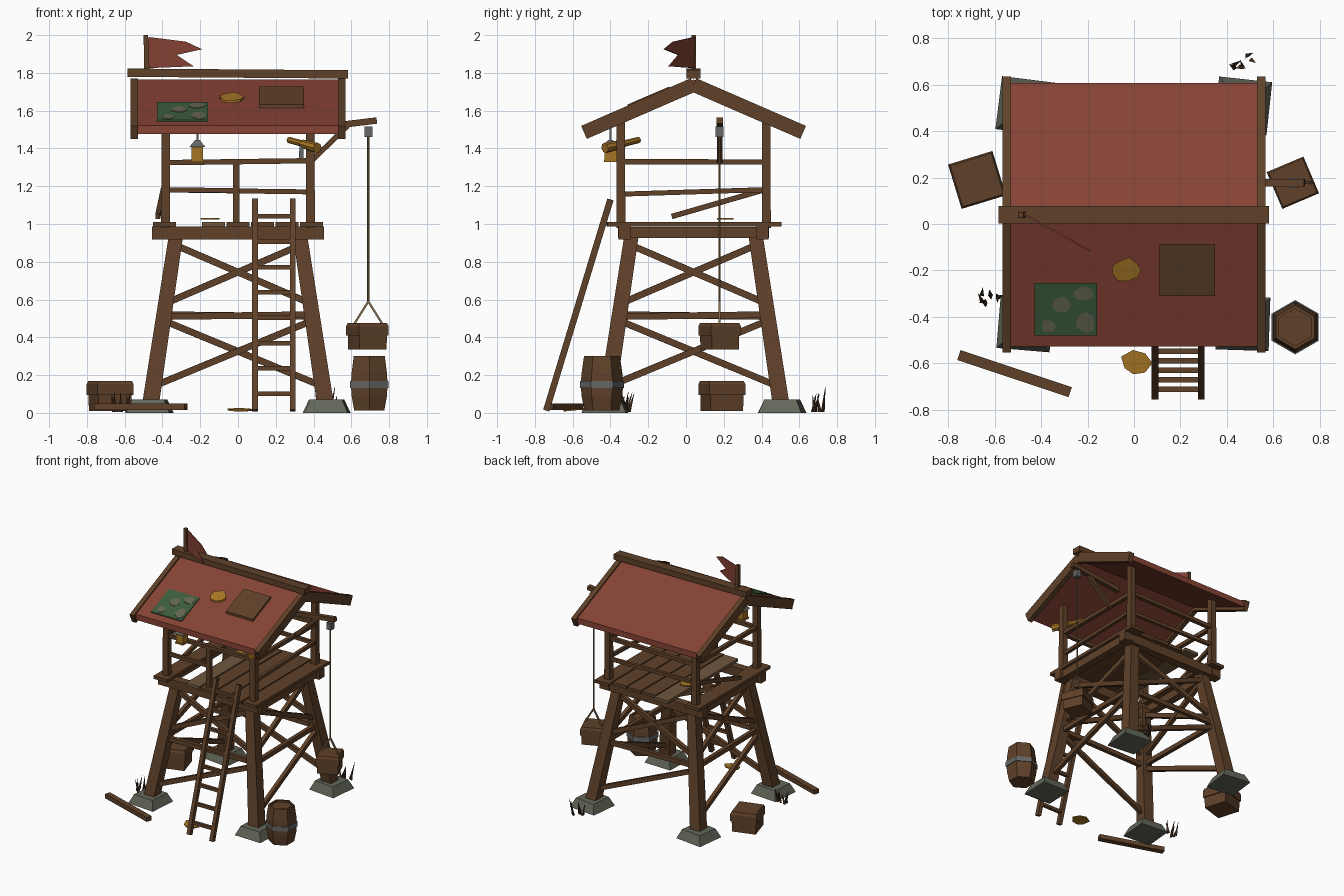
import bpy, bmesh, math, random
from mathutils import Vector

random.seed(4)
cube = bpy.data.objects.get("Cube")
if cube:
    bpy.data.objects.remove(cube)


def material(name, *rgb):
    m = bpy.data.materials.new(name)
    m.use_nodes = True
    m.diffuse_color = (*rgb, 1)
    m.node_tree.nodes["Principled BSDF"].inputs["Base Color"].default_value = (*rgb, 1)
    return m


WOOD = material("brown wood", .115, .053, .022)
PALE = material("pale wood", .16, .095, .048)
DARK = material("dark dry grass", .06, .028, .013)
RED = material("roof red", .24, .056, .035)
STONE = material("grey stone", .125, .135, .1)
METAL = material("grey metal", .13, .135, .13)
ROPE = material("tan rope", .24, .15, .07)
AMBER = material("amber", .38, .18, .018)
GREEN = material("cloth green", .045, .11, .045)
MOSS = material("cloth grey", .13, .13, .085)
YC = 0.04                      # the tower's centre line in y
PITCH = 0.43                   # roof slope


def loft(name, rings, mat):
    """Solid skinned through rings of equal point count, capped at both ends."""
    bm = bmesh.new()
    loops = [[bm.verts.new(p) for p in r] for r in rings]
    n = len(loops[0])
    for a, b in zip(loops, loops[1:]):
        for i in range(n):
            j = (i + 1) % n
            bm.faces.new((a[i], a[j], b[j], b[i]))
    bm.faces.new(loops[0][::-1])
    bm.faces.new(loops[-1])
    bmesh.ops.recalc_face_normals(bm, faces=bm.faces[:])
    me = bpy.data.meshes.new(name)
    bm.to_mesh(me)
    bm.free()
    me.materials.append(mat)
    ob = bpy.data.objects.new(name, me)
    bpy.context.collection.objects.link(ob)
    return ob


def ring(x, y, z, r, n=4, turn=0.0):
    """Level ring; for four sides r is half the side length."""
    if n == 4:
        r, turn = r * math.sqrt(2), turn + 45
    angles = [math.radians(turn) + math.tau * i / n for i in range(n)]
    return [(x + r * math.cos(t), y + r * math.sin(t), z) for t in angles]


def beam(name, a, b, w, h, mat=WOOD, n=4, w2=None):
    """Straight bar from a to b, w wide and h tall."""
    a, b = Vector(a), Vector(b)
    q = (b - a).to_track_quat('X', 'Z')
    k = (w2 or w) / w
    section = [(y * w, z * h) for y, z, _ in ring(0, 0, 0, .5, n)]
    rings = [[p + q @ Vector((0, y * s, z * s)) for y, z in section]
             for p, s in ((a, 1), (b, k))]
    return loft(name, rings, mat)


def plate(name, points, height, thick, mat):
    """Flat outline laid on the surface height(y)."""
    return loft(name, [[(x, y, height(y) + t) for x, y in points] for t in (0, thick)], mat)


def rect(x0, x1, y0, y1):
    return [(x0, y0), (x1, y0), (x1, y1), (x0, y1)]


def blob(x, y, rx, ry, n=9):
    out = []
    for i in range(n):
        t, k = math.tau * i / n, random.uniform(.8, 1.1)
        out.append((x + rx * k * math.cos(t), y + ry * k * math.sin(t)))
    return out


def leg_point(sx, sy, z):
    d = .47 - .14 * z / .93
    return Vector((sx * d, YC + sy * d, z))


# legs, stone footings and upper posts
for sx in (-1, 1):
    for sy in (-1, 1):
        bottom, top = leg_point(sx, sy, 0.005), leg_point(sx, sy, .93)
        loft("leg", [ring(*bottom, .045), ring(*top, .038)], WOOD)
        turn = random.uniform(-9, 9)
        loft("footing", [ring(bottom.x, bottom.y, 0, .115, turn=turn),
                         ring(bottom.x, bottom.y, .07, .085, turn=turn)], STONE)
        px, py = sx * .383, YC + sy * .385
        loft("upper_post", [ring(px, py, .98, .024), ring(px, py, 1.57, .022)], WOOD)

# braces on the four sides: upper cross, tie and one lower diagonal
corners = [(-1, -1), (1, -1), (1, 1), (-1, 1)]
for i, a in enumerate(corners):
    b = corners[(i + 1) % 4]
    for z0, z1 in ((.58, .89), (.89, .58), (.51, .52), (.14, .49)):
        beam("brace", leg_point(*a, z0), leg_point(*b, z1), .03, .035)

# platform frame and deck planks
for s in (-1, 1):
    beam("frame_beam", (-.455, YC + s * .365, .952), (.455, YC + s * .365, .952), .065, .07)
    beam("side_beam", (s * .4, YC - .4, .955), (s * .4, YC + .4, .955), .06, .06)
for i in range(7):
    if i == 1:
        continue
    x = -.39 + i * .13
    y0, y1 = -.41 + random.uniform(-.015, .03), .49 + random.uniform(-.03, .02)
    beam("deck_plank", (x, y0, .999), (x, y1, .999), .121, .024, PALE if i == 2 else WOOD)

# railings
for s in (-1, 1):
    y = YC + s * .385
    beam("top_rail", (-.38, y, 1.325), (.38, y, 1.335), .03, .028)
    beam("side_top_rail", (s * .383, YC - .385, 1.33), (s * .383, YC + .385, 1.328), .03, .028)
beam("back_mid_rail", (-.38, YC + .385, 1.18), (.38, YC + .385, 1.17), .025, .026)
beam("front_mid_rail", (-.38, YC - .385, 1.18), (-.01, YC - .385, 1.178), .025, .026)
beam("left_mid_rail", (.383, YC - .385, 1.158), (.383, YC + .385, 1.182), .025, .026)
beam("fallen_rail", (-.425, -.075, 1.04), (-.395, .41, 1.18), .025, .028)
loft("mid_post", [ring(-.01, YC - .385, .98, .017), ring(-.01, YC - .385, 1.34, .017)], WOOD)


# roof panels, barge boards and ridge
def roof(y):
    return 1.765 - PITCH * abs(y - YC)


for s in (-1, 1):
    plate("roof_panel", rect(-.535, .535, YC, YC + s * .568), lambda y: roof(y) - .045, .045, RED)
    for x in (-.549, .549):
        beam("barge_board", (x, YC, 1.737), (x, YC + s * .58, 1.485), .038, .075)
beam("ridge_beam", (-.585, YC, 1.801), (.583, YC, 1.792), .075, .044)

# roof repairs
plate("cloth_patch", rect(-.43, -.16, -.48, -.255), roof, .008, GREEN)
for x, y, rx, ry in ((-.22, -.3, .045, .03), (-.21, -.425, .045, .045),
                     (-.31, -.35, .04, .035), (-.37, -.44, .035, .03)):
    plate("cloth_spot", blob(x, y, rx, ry), lambda y: roof(y) + .006, .005, MOSS)
plate("board_patch", rect(.11, .35, -.31, -.087), roof, .018, WOOD)
plate("roof_leaf", blob(-.035, -.2, .07, .052), roof, .012, AMBER)
plate("ground_leaf", blob(.01, -.6, .068, .06, 7), lambda y: .012 + .1 * (y + .6), .008, AMBER)
plate("deck_leaf", blob(-.155, .21, .055, .05, 7), lambda y: 1.025, .007, AMBER)

# flag
loft("flag_pole", [ring(-.482, YC, 1.8, .014), ring(-.488, YC, 2.0, .012)], WOOD)
outline = [(0, 1.99), (.2, 1.965), (.285, 1.925), (.15, 1.895), (.24, 1.835), (0, 1.825)]
loft("flag", [[(-.475 + d, YC - .56 * d + t, z) for d, z in outline] for t in (0, .008)], RED)

# ladder
foot, head = Vector((0, -.74, .012)), Vector((0, -.4, 1.13))
for x in (.09, .29):
    side = Vector((x, 0, 0))
    beam("ladder_side", foot + side, head + side, .03, .034)
for i in range(8):
    p = foot.lerp(head, .08 + i * .12)
    beam("ladder_rung", (.08, p.y, p.z), (.3, p.y, p.z), .024, .024)

# hoist with rope and pulley
HX, HY = .69, .178
beam("hoist_boom", (.3, HY, 1.495), (.735, HY, 1.548), .034, .034)
beam("hoist_strut", (.385, HY, 1.33), (.58, HY, 1.52), .028, .028)
loft("pulley", [ring(HX, HY, 1.46, .021), ring(HX, HY, 1.515, .021)], METAL)
loft("rope", [ring(HX, HY, .585, .006, 6), ring(HX, HY, 1.47, .006, 6)], ROPE)
for s in (-1, 1):
    beam("rope_sling", (HX, HY, .59), (HX + s * .075, HY, .47), .011, .011, ROPE)


# crates
def crate(x, y, z, half, height, turn):
    lid = z + height * .6
    loft("crate_body", [ring(x, y, z, half * .9, turn=turn),
                        ring(x, y, lid, half * .92, turn=turn)], WOOD)
    loft("crate_lid", [ring(x, y, lid - .01, half, turn=turn),
                       ring(x, y, z + height * .88, half, turn=turn),
                       ring(x, y, z + height, half * .92, turn=turn)], WOOD)


crate(.685, HY, .335, .086, .14, 23)
crate(-.677, .19, .01, .1, .16, 17)

# barrel with band and sunken top
BX, BY = .695, -.445
profile = [(.012, .092), (.09, .108), (.15, .112), (.21, .108), (.3, .095), (.3, .08), (.286, .08)]
loft("barrel", [ring(BX, BY, z, r, 6, 30) for z, r in profile], WOOD)
loft("barrel_band", [ring(BX, BY, z, .117, 6, 30) for z in (.133, .17)], METAL)

# lantern
LX, LY = -.215, -.4
loft("lantern_glass", [ring(LX, LY, 1.34, .031), ring(LX, LY, 1.41, .031)], AMBER)
loft("lantern_base", [ring(LX, LY, 1.328, .035), ring(LX, LY, 1.34, .035)], AMBER)
loft("lantern_cap", [ring(LX, LY, 1.408, .042), ring(LX, LY, 1.445, .012)], METAL)
loft("lantern_hook", [ring(LX, LY, 1.44, .006), ring(LX, LY, 1.52, .006)], METAL)

# spyglass on its stand
loft("spyglass_stand", [ring(.335, -.345, 1.33, .012), ring(.335, -.345, 1.42, .01)], METAL)
beam("spyglass_tube", (.34, -.33, 1.425), (.42, -.43, 1.402), .045, .045, AMBER, 8, .056)
beam("spyglass_eyepiece", (.27, -.25, 1.445), (.35, -.34, 1.423), .034, .034, AMBER, 8)

# loose plank and dry grass
beam("loose_plank", (-.755, -.565, .032), (-.275, -.725, .032), .045, .034)
for gx, gy in ((.47, .7), (-.62, -.33)):
    for i in range(7):
        x, y = gx + random.uniform(-.04, .04), gy + random.uniform(-.03, .03)
        tip = (x + random.uniform(-.03, .03), y + random.uniform(-.03, .03),
               random.uniform(.08, .14))
        loft("grass_blade", [ring(x, y, .005, .012, 3, i * 40), ring(*tip, .001, 3, i * 40)], DARK)
